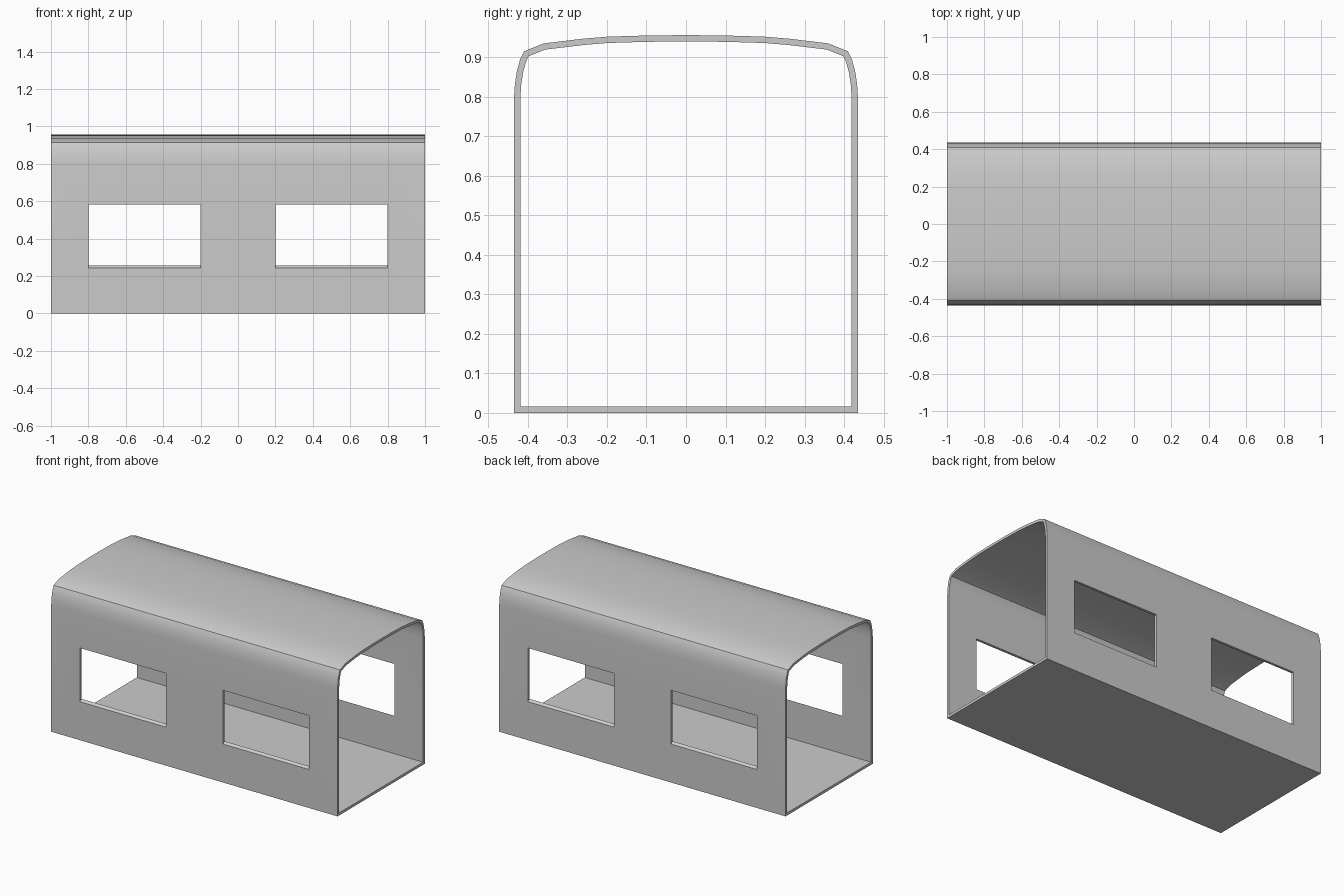
import bpy, bmesh
from mathutils import Vector

if "Cube" in bpy.data.objects:
    bpy.data.objects.remove(bpy.data.objects["Cube"])


def prism(name, rings, x0, x1):
    """Extrude a closed yz outline (or an outer + inner pair) along x."""
    bm = bmesh.new()
    ends = [[[bm.verts.new((x, y, z)) for y, z in r] for r in rings] for x in (x0, x1)]
    n = len(rings[0])
    for k in range(len(rings)):
        for i in range(n):
            j = (i + 1) % n
            bm.faces.new((ends[0][k][i], ends[0][k][j], ends[1][k][j], ends[1][k][i]))
    for e in ends:
        if len(rings) == 1:
            bm.faces.new(e[0])
        else:
            for i in range(n):
                j = (i + 1) % n
                bm.faces.new((e[0][i], e[0][j], e[1][j], e[1][i]))
    bmesh.ops.recalc_face_normals(bm, faces=bm.faces)
    me = bpy.data.meshes.new(name)
    bm.to_mesh(me)
    bm.free()
    ob = bpy.data.objects.new(name, me)
    bpy.context.collection.objects.link(ob)
    return ob


def inset(pts, t):
    """Mitred inward offset of a counter-clockwise outline."""
    out = []
    for i, p in enumerate(pts):
        p = Vector(p)
        a = (p - Vector(pts[i - 1])).normalized()
        b = (Vector(pts[(i + 1) % len(pts)]) - p).normalized()
        na, nb = Vector((-a.y, a.x)), Vector((-b.y, b.x))
        out.append(tuple(p + (na + nb) * t / (1 + na.dot(nb))))
    return out


# Shell: straight walls, rounded shoulders, shallow arched roof, flat floor
half = [(.435, 0), (.435, .80), (.433, .832), (.428, .865), (.42, .894), (.41, .915),
        (.36, .935), (.26, .947), (.20, .952), (.10, .955)]
outer = half + [(0, .956)] + [(-y, z) for y, z in reversed(half)]
shell = prism("carriage_shell", [outer, inset(outer, .016)], -1, 1)

# Window openings through both walls, with sills sloping outward
window = [(-.451, .231), (-.419, .255), (.419, .255), (.451, .231), (.451, .582), (-.451, .582)]
for side, x0 in (("left", -.8), ("right", .2)):
    cutter = prism("window_cutter_" + side, [window], x0, x0 + .6)
    cutter.hide_render = True
    cutter.display_type = 'WIRE'
    mod = shell.modifiers.new("window_" + side, 'BOOLEAN')
    mod.operation = 'DIFFERENCE'
    mod.solver = 'EXACT'
    mod.object = cutter

# Bake the openings, remove the cutters, smooth the curves
bpy.context.view_layer.objects.active = shell
shell.select_set(True)
for mod in list(shell.modifiers):
    cutter = mod.object
    bpy.ops.object.modifier_apply(modifier=mod.name)
    bpy.data.objects.remove(cutter)
bpy.ops.object.shade_smooth_by_angle(angle=.4)
